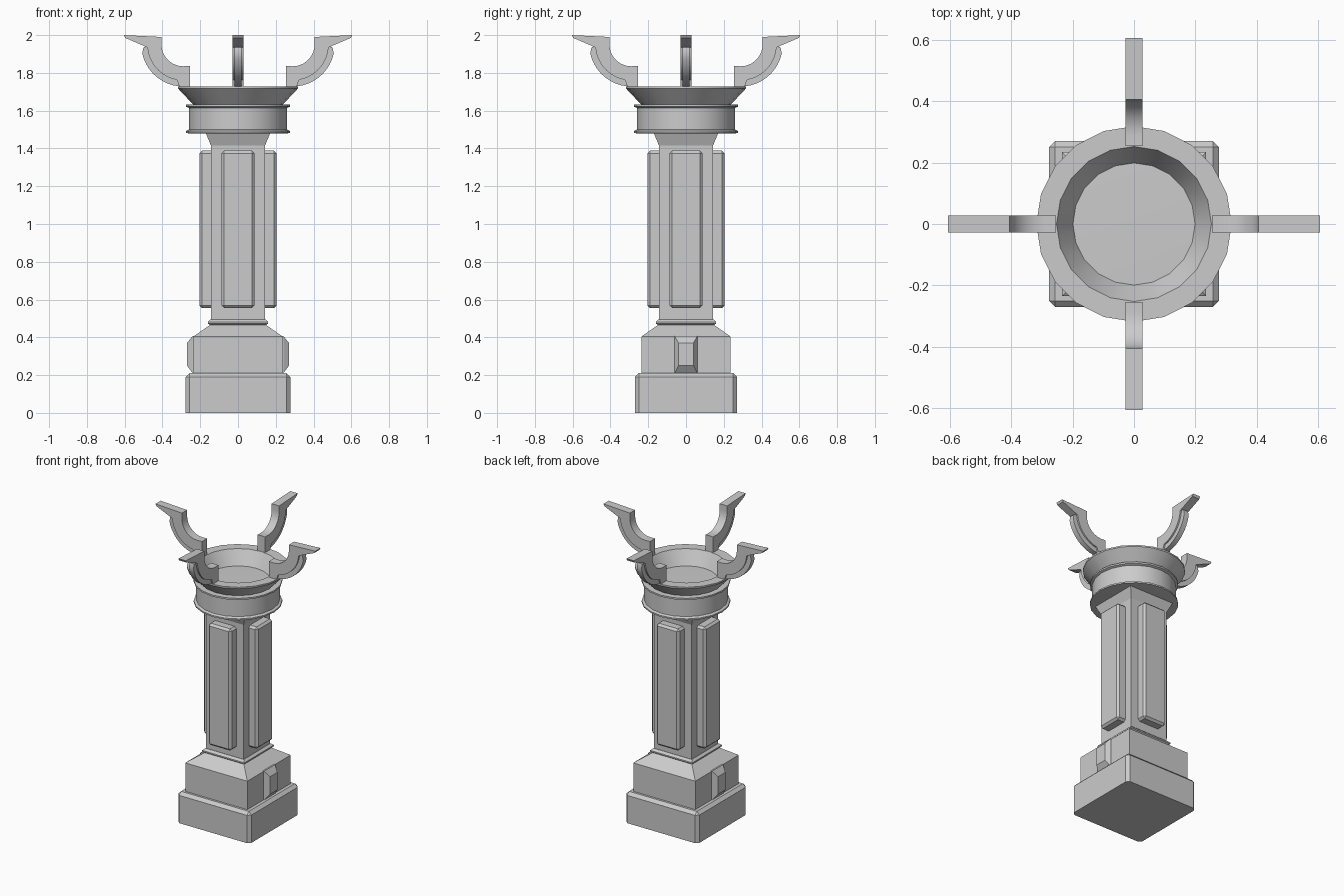
import bpy, bmesh
from math import pi, sin, cos, radians, sqrt
from mathutils import Matrix

if "Cube" in bpy.data.objects:
    bpy.data.objects.remove(bpy.data.objects["Cube"])


def finish(bm, name, smooth=False):
    bmesh.ops.recalc_face_normals(bm, faces=bm.faces)
    me = bpy.data.meshes.new(name)
    bm.to_mesh(me)
    bm.free()
    ob = bpy.data.objects.new(name, me)
    bpy.context.collection.objects.link(ob)
    if smooth:
        bpy.ops.object.select_all(action='DESELECT')
        ob.select_set(True)
        bpy.context.view_layer.objects.active = ob
        bpy.ops.object.shade_smooth_by_angle(angle=radians(30))
    return ob


def lathe(name, profile, sides, smooth=False):
    """Stack (radius, z) rings and cap both ends; 4 sides gives square tiers
    whose radius is the half width."""
    bm = bmesh.new()
    square = sides == 4
    k, off = (sqrt(2), pi / 4) if square else (1, 0)
    rings = [[bm.verts.new((r * k * cos(off + 2 * pi * i / sides),
                            r * k * sin(off + 2 * pi * i / sides), z))
              for i in range(sides)] for r, z in profile]
    for a, b in zip(rings, rings[1:]):
        for i in range(sides):
            j = (i + 1) % sides
            bm.faces.new((a[i], a[j], b[j], b[i]))
    bm.faces.new(rings[0])
    bm.faces.new(rings[-1])
    return finish(bm, name, smooth)


def box(name, lo, hi, bevel, keep_sharp, angle=0):
    """Box with chamfered edges, except those passing the keep_sharp test."""
    bm = bmesh.new()
    bmesh.ops.create_cube(bm, size=1)
    for v in bm.verts:
        v.co = [l + (c + 0.5) * (h - l) for l, h, c in zip(lo, hi, v.co)]
    edges = [e for e in bm.edges if not all(keep_sharp(v.co) for v in e.verts)]
    bmesh.ops.bevel(bm, geom=edges, offset=bevel, segments=1, affect='EDGES')
    bm.transform(Matrix.Rotation(angle, 4, 'Z'))
    return finish(bm, name)


def prism(name, outline, half, angle, smooth=True):
    """Extrude an (x, z) outline along y, then turn it about z."""
    bm = bmesh.new()
    f = bm.faces.new([bm.verts.new((x, -half, z)) for x, z in outline])
    new = bmesh.ops.extrude_face_region(bm, geom=[f])['geom']
    for v in new:
        if isinstance(v, bmesh.types.BMVert):
            v.co.y = half
    bm.transform(Matrix.Rotation(angle, 4, 'Z'))
    return finish(bm, name, smooth)


def arc(r, a0, a1, n=9):
    """Points round the shared centre of the arm curves."""
    return [(0.29 + r * cos(radians(a0 + (a1 - a0) * i / n)),
             1.95 + r * sin(radians(a0 + (a1 - a0) * i / n)))
            for i in range(n + 1)]


# Plinth and upper base block with sloped shoulders
box("plinth", (-0.277, -0.27, 0), (0.277, 0.27, 0.21), 0.02,
    lambda c: c.z < 0.01)
lathe("base_block", [(0.235, 0.2), (0.235, 0.405), (0.145, 0.468)], 4)

# Tapered lugs on the two sides of the base block
for side, ang in (("right", 0), ("left", pi)):
    bm = bmesh.new()
    rings = []
    for x, w, z0, z1 in ((0.225, 0.06, 0.21, 0.408), (0.24, 0.06, 0.21, 0.408),
                         (0.27, 0.04, 0.25, 0.37)):
        rings.append([bm.verts.new((x, y, z)) for y, z in
                      ((-w, z0), (w, z0), (w, z1), (-w, z1))])
    for a, b in zip(rings, rings[1:]):
        for i in range(4):
            bm.faces.new((a[i], a[(i + 1) % 4], b[(i + 1) % 4], b[i]))
    bm.faces.new(rings[0])
    bm.faces.new(rings[-1])
    bm.transform(Matrix.Rotation(ang, 4, 'Z'))
    finish(bm, side + "_lug")

# Square shaft with a collar at the foot and a flared head
lathe("collar", [(0.145, 0.463), (0.16, 0.473), (0.16, 0.482), (0.145, 0.495)], 4)
lathe("shaft", [(0.143, 0.46), (0.143, 1.415), (0.172, 1.485)], 4)

# Four raised panels and four curved arms
arm = ([(0.253, 1.725), (0.253, 1.836)] + arc(0.115, -90, 0)
       + [(0.405, 1.99), (0.605, 2.0), (0.597, 1.985), (0.48, 1.935)]
       + arc(0.19, -6, -80) + [(0.31, 1.725)])
rib = arc(0.185, -2, -84) + arc(0.222, -84, -12)
rib.append((0.50, 1.935))
for i in range(4):
    a = i * pi / 2
    box(f"panel_{i}", (0.13, -0.087, 0.555), (0.205, 0.087, 1.388), 0.014,
        lambda c: c.x < 0.14, a)
    prism(f"arm_{i}", arm, 0.028, a)
    prism(f"arm_rib_{i}", rib, 0.018, a)

# Round drum with a lip at each end
lathe("drum", [(0.262, 1.48), (0.275, 1.482), (0.275, 1.492), (0.26, 1.5),
               (0.26, 1.615), (0.275, 1.621), (0.275, 1.632), (0.23, 1.634)],
      20, True)

# Hollow bowl with a wide flat rim
lathe("bowl", [(0.23, 1.605), (0.235, 1.63), (0.318, 1.718), (0.318, 1.728),
               (0.252, 1.728), (0.188, 1.615)], 20, True)
